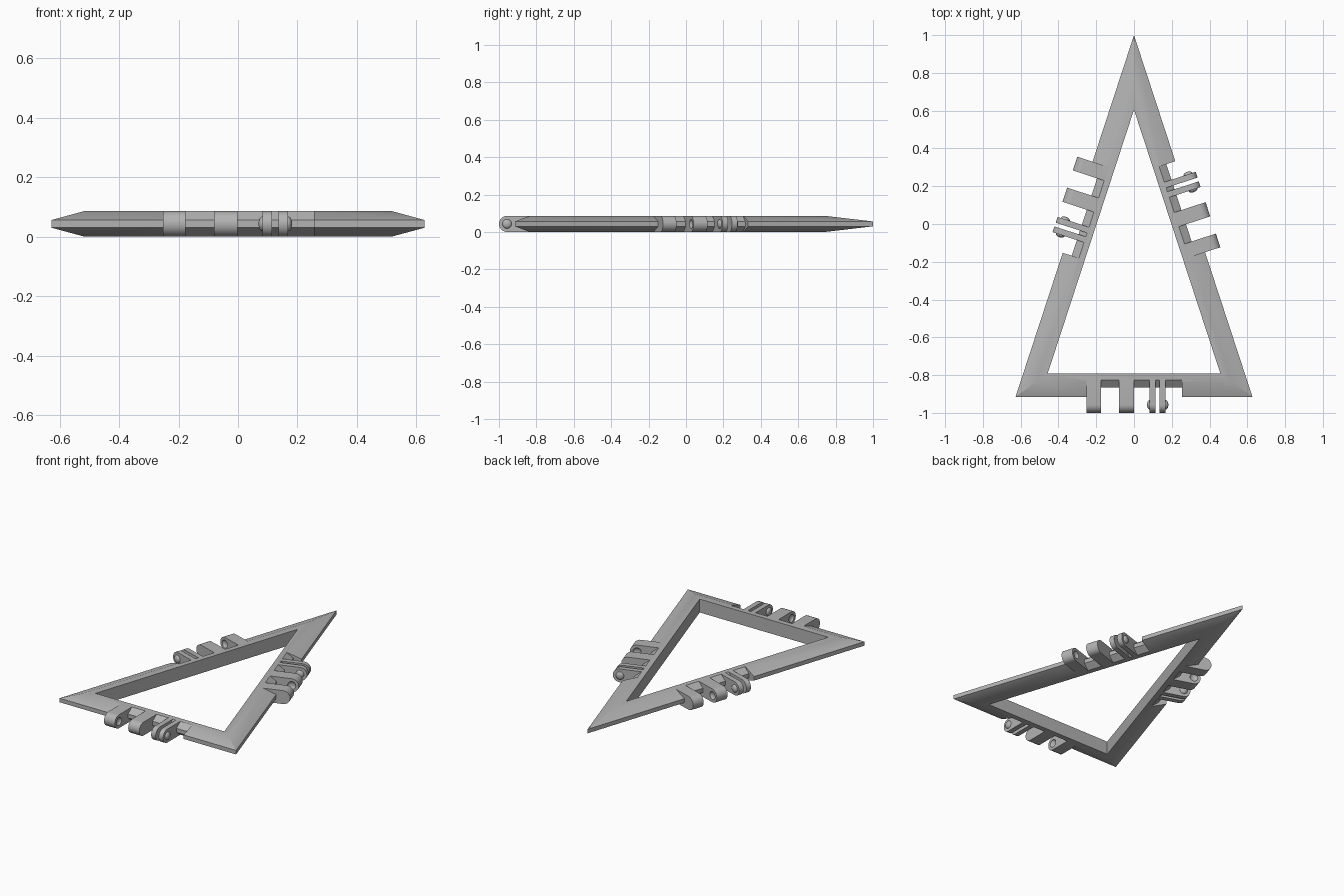
import bpy, bmesh, math
from mathutils import Matrix, Vector

old = bpy.data.objects.get("Cube")
if old:
    bpy.data.objects.remove(old, do_unlink=True)

H = 0.086                      # thickness of the frame
R = H / 2                      # hinge knuckle radius
HALF, APEX, BASE = 0.627, 1.0, -0.915
SIDE = math.hypot(HALF, APEX - BASE)
AXIS = 0.042                   # hinge axis, outward from the frame edge

grey = bpy.data.materials.new("plain grey")
grey.use_nodes = True
grey.diffuse_color = (0.45, 0.45, 0.45, 1)
grey.node_tree.nodes["Principled BSDF"].inputs["Base Color"].default_value = (0.45, 0.45, 0.45, 1)


def make(name, bm, matrix=None):
    bmesh.ops.recalc_face_normals(bm, faces=bm.faces)
    mesh = bpy.data.meshes.new(name)
    bm.to_mesh(mesh)
    bm.free()
    mesh.materials.append(grey)
    ob = bpy.data.objects.new(name, mesh)
    bpy.context.collection.objects.link(ob)
    if matrix:
        ob.matrix_world = matrix
    return ob


def prism(name, profile, a, b, matrix):
    """Extrude an (outward, z) profile along the edge from a to b."""
    bm = bmesh.new()
    face = bm.faces.new([bm.verts.new((a, n, z)) for n, z in profile])
    out = bmesh.ops.extrude_face_region(bm, geom=[face])["geom"]
    verts = [v for v in out if isinstance(v, bmesh.types.BMVert)]
    bmesh.ops.translate(bm, verts=verts, vec=(b - a, 0, 0))
    return make(name, bm, matrix)


def button(name, x, matrix):
    """Flattened ball on the hinge axis, used as a stud or a socket cutter."""
    bm = bmesh.new()
    bmesh.ops.create_uvsphere(bm, u_segments=20, v_segments=10, radius=1)
    place = Matrix.Translation((x, AXIS, R)) @ Matrix.Diagonal((0.014, 0.025, 0.025, 1))
    # poles point along the hinge axis
    bm.transform(place @ Matrix.Rotation(math.pi / 2, 4, 'Y'))
    return make(name, bm, matrix)


def select(ob):
    bpy.ops.object.select_all(action='DESELECT')
    ob.select_set(True)
    bpy.context.view_layer.objects.active = ob


def cut(ob, cutter):
    mod = ob.modifiers.new("cut", 'BOOLEAN')
    mod.operation, mod.solver, mod.object = 'DIFFERENCE', 'EXACT', cutter
    bpy.context.view_layer.update()
    select(ob)
    bpy.ops.object.modifier_apply(modifier=mod.name)
    bpy.data.objects.remove(cutter, do_unlink=True)


def smooth(ob):
    select(ob)
    bpy.ops.object.shade_smooth_by_angle(angle=math.radians(30))


def inset_triangle(d):
    top, low = APEX - d * SIDE / HALF, BASE + d
    x = (top - low) * HALF / (APEX - BASE)
    return [(-x, low), (x, low), (0, top)]


# Triangular frame: a bevelled section carried round three mitred corners
section = [(0.123, 0), (0.08, 0), (0, 0.03), (0, H - 0.03), (0.08, H), (0.123, H)]
bm = bmesh.new()
rings = [[bm.verts.new((x, y, z)) for x, y in inset_triangle(d)] for d, z in section]
for i, ring in enumerate(rings):
    nxt = rings[(i + 1) % len(rings)]
    for k in range(3):
        j = (k + 1) % 3
        bm.faces.new((ring[k], ring[j], nxt[j], nxt[k]))
frame = make("triangular_frame", bm)

# Profiles across an edge: the relief notch and the round-ended knuckle
notch = [(-0.11, H + 0.015), (-0.05, H - 0.03), (-0.05, 0.03), (-0.11, -0.015),
         (0.1, -0.015), (0.1, H + 0.015)]
knuckle = [(-0.09, H), (-0.09, 0)]
for i in range(17):
    t = math.pi * (i / 16 - 0.5)
    knuckle.append((AXIS + R * math.cos(t), R + R * math.sin(t)))

# Hinge set on each side; the long sides carry it a little nearer the apex
corners = [Vector((x, y, 0)) for x, y in inset_triangle(0)]
names = ["front", "left", "right"]
for k, shift in enumerate((0, 0.05, -0.05)):
    p, q = corners[k], corners[(k + 1) % 3]
    u = (q - p).normalized()
    out = Vector((u.y, -u.x, 0))
    mid = (p + q) / 2 + u * shift
    m = Matrix.Translation(mid) @ Matrix((u, out, (0, 0, 1))).transposed().to_4x4()
    side = names[k]

    cut(frame, prism("notch_cutter", notch, -0.252, 0.255, m))

    # Two solid knuckles with sockets facing each other
    for part, a, b, socket in (("outer", -0.252, -0.176, -0.176),
                               ("middle", -0.08, -0.001, -0.08)):
        ob = prism(f"{side}_{part}_knuckle", knuckle, a, b, m)
        cut(ob, button("socket_cutter", socket, m))
        smooth(ob)

    # Pair of springy thin plates with snap studs on their outer faces
    for part, a, b, stud in (("inner", 0.083, 0.115, 0.083),
                             ("end", 0.136, 0.168, 0.168)):
        smooth(prism(f"{side}_{part}_clip_plate", knuckle, a, b, m))
        smooth(button(f"{side}_{part}_snap_stud", stud, m))

smooth(frame)
